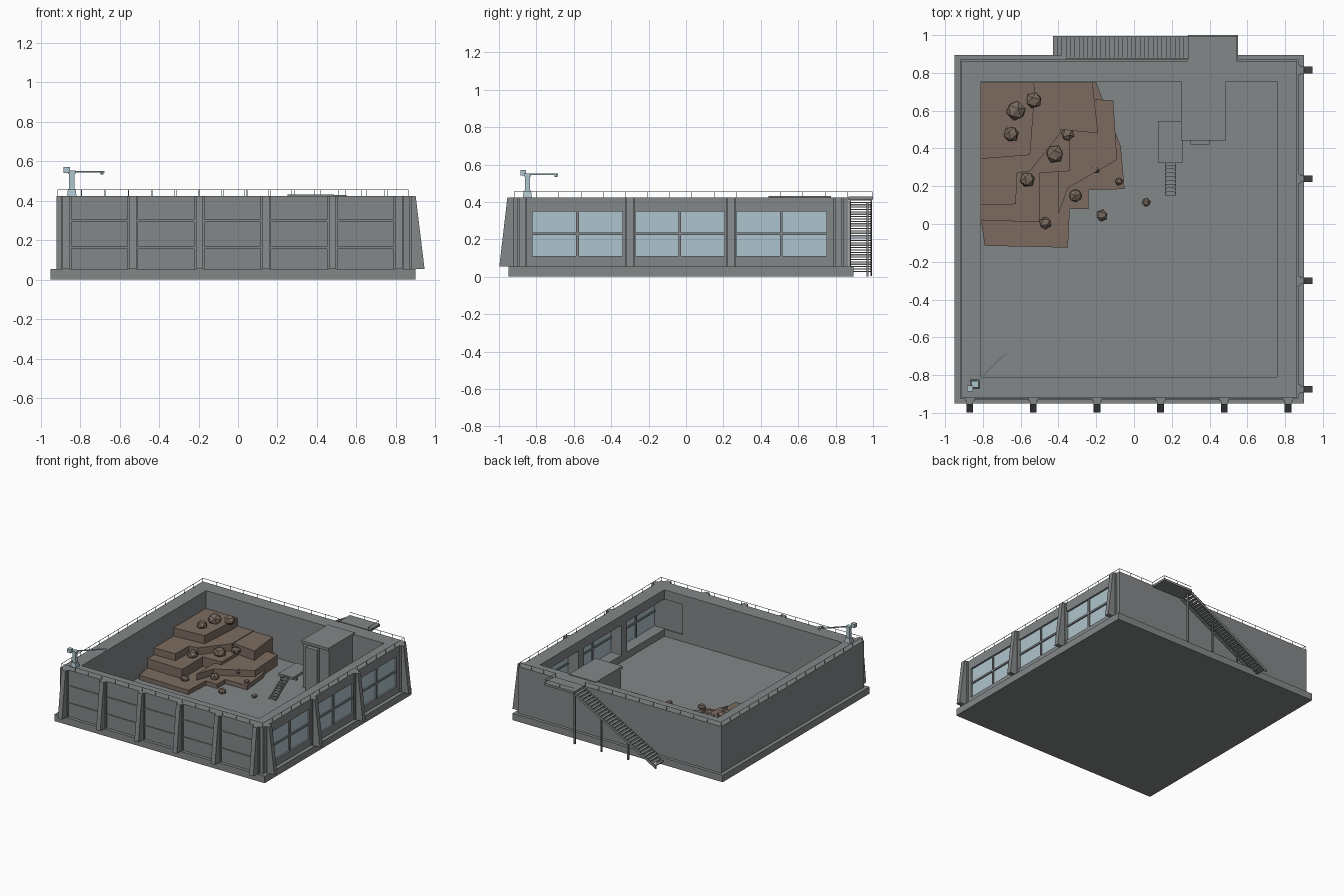
import bpy, bmesh, math, random
from mathutils import Vector, Matrix

random.seed(4)
if "Cube" in bpy.data.objects:
    bpy.data.objects.remove(bpy.data.objects["Cube"], do_unlink=True)


def material(name, rgb):
    m = bpy.data.materials.new(name)
    m.use_nodes = True
    m.diffuse_color = (*rgb, 1)
    m.node_tree.nodes["Principled BSDF"].inputs["Base Color"].default_value = (*rgb, 1)
    return m


CONCRETE = material("concrete grey", (0.23, 0.245, 0.25))
EARTH = material("earth brown", (0.20, 0.148, 0.118))
GLASS = material("pale blue", (0.43, 0.56, 0.61))


def finish(name, bm, mat):
    bmesh.ops.recalc_face_normals(bm, faces=bm.faces)
    me = bpy.data.meshes.new(name)
    bm.to_mesh(me)
    bm.free()
    me.materials.append(mat)
    ob = bpy.data.objects.new(name, me)
    bpy.context.scene.collection.objects.link(ob)
    return ob


def add_box(bm, x0, x1, y0, y1, z0, z1):
    size = Matrix.Diagonal((x1 - x0, y1 - y0, z1 - z0, 1))
    mid = Matrix.Translation(((x0 + x1) / 2, (y0 + y1) / 2, (z0 + z1) / 2))
    bmesh.ops.create_cube(bm, size=1, matrix=mid @ size)


def boxes(name, mat, *dims):
    bm = bmesh.new()
    for d in dims:
        add_box(bm, *d)
    return finish(name, bm, mat)


def add_prism(bm, points, lo, hi, axis):
    """Extrude a 2D outline along the x, y or z axis."""
    def place(p, h):
        c = list(p)
        c.insert("xyz".index(axis), h)
        return bm.verts.new(c)
    a = [place(p, lo) for p in points]
    b = [place(p, hi) for p in points]
    bm.faces.new(a)
    bm.faces.new(b[::-1])
    for i in range(len(a)):
        j = (i + 1) % len(a)
        bm.faces.new((a[i], a[j], b[j], b[i]))


BASE, TOP = 0.055, 0.425
L, R, F, B = -0.92, 0.87, -0.925, 0.87       # outer wall faces
IL, IR, IF, IB = -0.81, 0.757, -0.81, 0.755  # inner wall faces
WINDOWS = [(-0.82, -0.34), (-0.27, 0.205), (0.27, 0.75)]
SILL, HEAD = 0.11, 0.35

# Foundation and enclosure wall with window openings
boxes("foundation_slab", CONCRETE, (-0.95, 0.9, -0.95, 0.895, 0, BASE))
wall = boxes("enclosure_wall", CONCRETE, (L, R, F, B, BASE, TOP))
cutters = [boxes("courtyard_cutter", CONCRETE, (IL, IR, IF, IB, 0, 1))]
for a, b in WINDOWS:
    cutters.append(boxes("window_cutter", CONCRETE, (0.6, 1, a, b, SILL, HEAD)))
for c in cutters:
    mod = wall.modifiers.new("opening", 'BOOLEAN')
    mod.operation, mod.solver, mod.object = 'DIFFERENCE', 'EXACT', c
bpy.context.view_layer.update()
graph = bpy.context.evaluated_depsgraph_get()
cut_mesh = bpy.data.meshes.new_from_object(wall.evaluated_get(graph))
wall.modifiers.clear()
wall.data = cut_mesh
for c in cutters:
    bpy.data.objects.remove(c, do_unlink=True)

# Glazing and mullions
mid_z = (SILL + HEAD) / 2
boxes("window_glass", GLASS, *[(0.85, 0.856, a, b, SILL, HEAD) for a, b in WINDOWS])
bars = []
for a, b in WINDOWS:
    m = (a + b) / 2
    bars += [(0.842, 0.866, a, b, mid_z - 0.007, mid_z + 0.007),
             (0.842, 0.866, m - 0.007, m + 0.007, SILL, HEAD)]
boxes("window_mullions", CONCRETE, *bars)

# Tapered buttresses on the front and right
FRONT_X = [-0.87 + 0.337 * i for i in range(6)]
SIDE_Y = [-0.875, -0.3, 0.24, 0.815]
bm = bmesh.new()
for x in FRONT_X:
    add_prism(bm, [(F, BASE), (-0.998, BASE), (-0.955, TOP), (F, TOP)], x - 0.018, x + 0.018, "x")
    add_box(bm, x - 0.026, x + 0.026, F - 0.012, F, BASE, TOP)
for y in SIDE_Y:
    add_prism(bm, [(R, BASE), (0.945, BASE), (0.9, TOP), (R, TOP)], y - 0.018, y + 0.018, "y")
    add_box(bm, R, R + 0.012, y - 0.026, y + 0.026, BASE, TOP)
finish("buttresses", bm, CONCRETE)

# Horizontal ribs on the front wall
boxes("front_ribs", CONCRETE,
      *[(a, b, F - 0.008, F, z, z + 0.013) for a, b in zip(FRONT_X, FRONT_X[1:])
        for z in (0.155, 0.292)])


def rail(name, path, spacing=0.115, z0=TOP, z1=0.455):
    """Thin posts and a handrail along an axis-aligned path."""
    bm = bmesh.new()
    t = 0.0013
    for p, q in zip(path, path[1:]):
        p, q = Vector(p), Vector(q)
        lo = (min(p.x, q.x) - t, max(p.x, q.x) + t, min(p.y, q.y) - t, max(p.y, q.y) + t)
        add_box(bm, *lo, z1 - t, z1 + t)
        n = max(1, round((q - p).length / spacing))
        for i in range(n):
            c = p.lerp(q, i / n)
            add_box(bm, c.x - t, c.x + t, c.y - t, c.y + t, z0, z1)
    finish(name, bm, CONCRETE)


e = 0.008
rail("parapet_rail", [(0.285, B - e), (L + e, B - e), (L + e, F + e), (R - e, F + e),
                      (R - e, B - e), (0.545, B - e), (0.545, 0.995), (0.29, 0.995)])


def stairs(name, axis, run, rise, width, count, slab):
    """Open stair: treads between two sloping stringers."""
    bm = bmesh.new()
    (a0, a1), (z0, z1), (w0, w1) = run, rise, width
    for i in range(count):
        a = a0 + (a1 - a0) * i / count
        b = a0 + (a1 - a0) * (i + 1) / count
        z = z0 + (z1 - z0) * (i + 0.5) / count
        span = (min(a, b), max(a, b))
        d = span + (w0, w1) if axis == "x" else (w0, w1) + span
        add_box(bm, *d, z - 0.006, z)
    outline = [(a0, z0), (a1, z1), (a1, z1 - slab), (a0, z0 - slab)]
    for w in (w0, w1 - 0.008):
        add_prism(bm, outline, w, w + 0.008, "y" if axis == "x" else "x")
    finish(name, bm, CONCRETE)


# Outside stair with landing and posts
stairs("outer_stair", "x", (0.285, -0.43), (0.42, 0.025), (B + 0.004, 0.995), 31, 0.022)
boxes("stair_landing", CONCRETE, (0.285, 0.55, B, 1, 0.412, 0.43))
boxes("stair_posts", CONCRETE,
      *[(x - 0.006, x + 0.006, 0.965, 0.977, 0, 0.4 - (0.3 - x) * 0.55)
        for x in (0.3, 0.065, -0.17)])

# Inner tower, side platform and its stair
boxes("inner_tower", CONCRETE, (0.255, 0.482, 0.455, IB + 0.02, BASE, 0.43),
      (0.25, 0.487, 0.442, IB + 0.02, 0.41, 0.431))
boxes("tower_pilaster", CONCRETE, (0.3, 0.4, 0.42, 0.456, BASE, 0.4))
boxes("inner_platform", CONCRETE, (0.128, 0.256, 0.325, 0.545, 0.162, 0.182))
boxes("platform_supports", CONCRETE,
      *[(0.136, 0.15, y, y + 0.014, BASE, 0.165) for y in (0.335, 0.52)])
stairs("inner_stair", "y", (0.33, 0.15), (0.18, 0.06), (0.165, 0.222), 9, 0.02)

# Earth terraces, each an irregular block with its own height
TERRACES = [
    (0.09, [(-0.81, 0.02), (-0.79, -0.115), (-0.35, -0.125), (-0.34, 0.08), (-0.24, 0.08),
            (-0.24, 0.18), (-0.05, 0.185), (-0.07, 0.41), (-0.2, 0.75), (-0.81, 0.75)]),
    (0.14, [(-0.4, 0.05), (-0.35, 0.19), (-0.09, 0.34), (-0.11, 0.655), (-0.22, 0.66),
            (-0.4, 0.7)]),
    (0.165, [(-0.81, 0.02), (-0.5, 0.01), (-0.5, 0.27), (-0.34, 0.28), (-0.34, 0.5),
             (-0.3, 0.75), (-0.81, 0.75)]),
    (0.215, [(-0.39, 0.5), (-0.19, 0.48), (-0.22, 0.75), (-0.6, 0.75)]),
    (0.22, [(-0.81, 0.1), (-0.625, 0.105), (-0.62, 0.27), (-0.55, 0.28), (-0.39, 0.48),
            (-0.39, 0.75), (-0.81, 0.75)]),
    (0.285, [(-0.81, 0.345), (-0.55, 0.365), (-0.525, 0.7), (-0.53, 0.75), (-0.81, 0.75)]),
]
bm = bmesh.new()
for height, outline in TERRACES:
    add_prism(bm, outline, BASE, height, "z")
finish("earth_terraces", bm, EARTH)

# Loose boulders: x, y, resting height, radius
BOULDERS = [(-0.625, 0.6, 0.285, 0.055), (-0.53, 0.655, 0.285, 0.045), (-0.65, 0.475, 0.285, 0.042),
            (-0.35, 0.475, 0.165, 0.037), (-0.42, 0.37, 0.165, 0.05), (-0.565, 0.235, 0.165, 0.042),
            (-0.31, 0.15, 0.09, 0.037), (-0.47, 0.005, 0.09, 0.034), (-0.205, 0.295, 0.11, 0.03),
            (-0.08, 0.225, 0.09, 0.022), (-0.17, 0.045, BASE, 0.032), (0.065, 0.115, BASE, 0.024)]
bm = bmesh.new()
for x, y, z, r in BOULDERS:
    spin = Matrix.Rotation(random.uniform(0, math.tau), 4, Vector((random.random(), 1, random.random())))
    squash = Matrix.Diagonal((1, 1, 0.8, 1))
    place = Matrix.Translation((x, y, z + r * 0.4))
    bmesh.ops.create_icosphere(bm, subdivisions=1, radius=r, matrix=place @ squash @ spin)
finish("boulders", bm, EARTH)

# Corner crane: pedestal, mast, counterweight and diagonal jib
CX, CY = -0.842, -0.848
bm = bmesh.new()
quarter = Matrix.Rotation(math.pi / 4, 4, 'Z')
bmesh.ops.create_cone(bm, cap_ends=True, segments=4, radius1=0.034, radius2=0.027, depth=0.035,
                      matrix=Matrix.Translation((CX, CY, TOP + 0.0175)) @ quarter)
add_box(bm, CX - 0.013, CX + 0.013, CY - 0.013, CY + 0.013, 0.45, 0.54)
add_box(bm, CX - 0.018, CX + 0.018, CY - 0.018, CY + 0.018, 0.535, 0.552)
add_box(bm, CX - 0.042, CX - 0.01, CY - 0.038, CY - 0.008, 0.54, 0.57)
finish("crane_body", bm, GLASS)
jib = boxes("crane_jib", GLASS, (0, 0.23, -0.003, 0.003, -0.004, 0.004),
            (0.21, 0.224, -0.004, 0.004, -0.014, 0))
jib.location = (CX, CY, 0.547)
jib.rotation_euler.z = math.pi / 4
